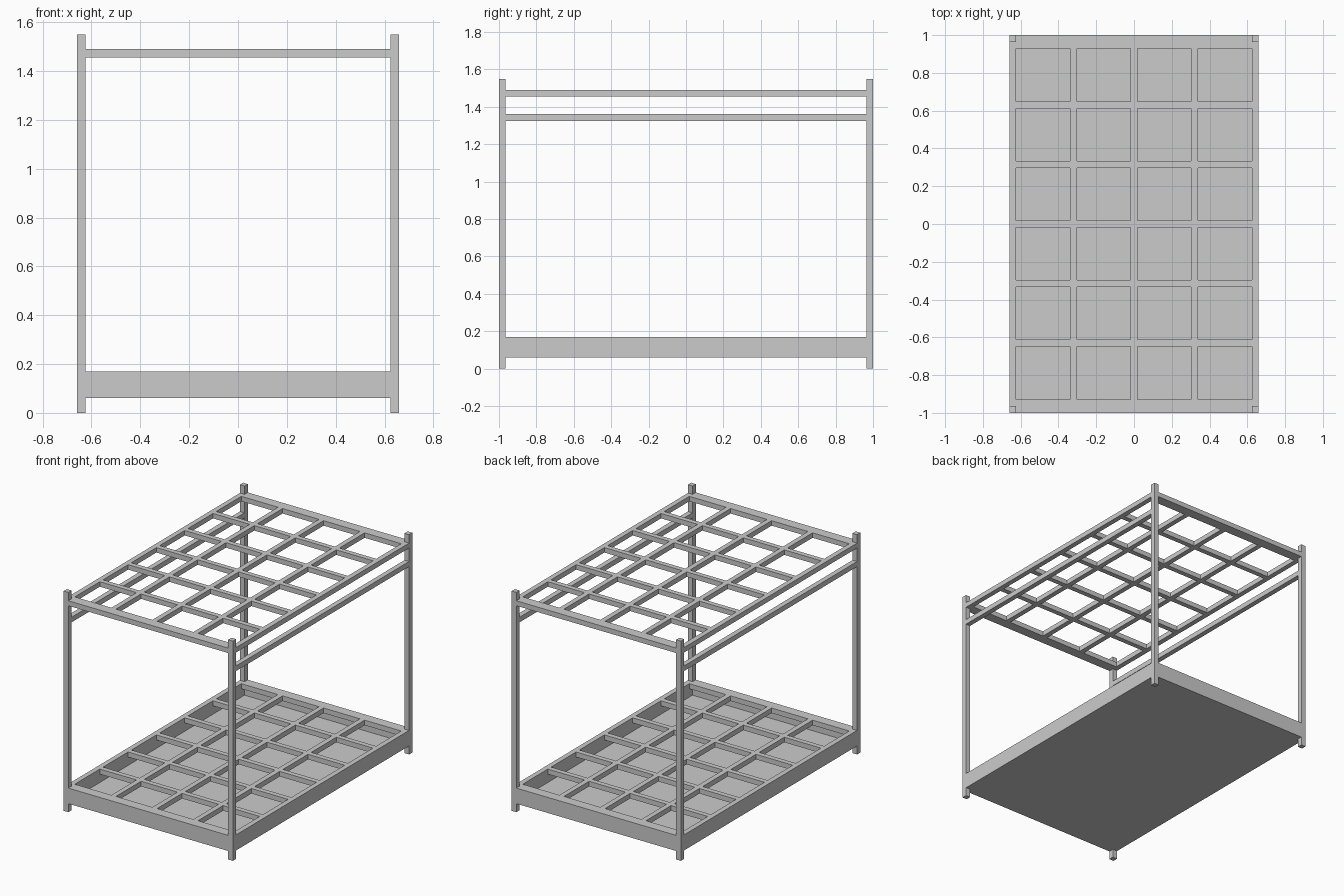
import bpy

if "Cube" in bpy.data.objects:
    bpy.data.objects.remove(bpy.data.objects["Cube"])

HX, HY, T = 0.66, 1.0, 0.036      # half width, half depth, bar thickness
IX, IY = HX - T, HY - T           # inner faces of the posts


def box(name, x0, x1, y0, y1, z0, z1):
    bpy.ops.mesh.primitive_cube_add(
        size=1, location=((x0 + x1) / 2, (y0 + y1) / 2, (z0 + z1) / 2))
    ob = bpy.context.object
    ob.name = name
    ob.scale = (x1 - x0, y1 - y0, z1 - z0)
    bpy.ops.object.transform_apply(location=False, rotation=False, scale=True)
    return ob


def side_pair(name, z0, z1):
    # lengthwise rails between the posts
    box(name + "_right", IX, HX, -IY, IY, z0, z1)
    box(name + "_left", -HX, -IX, -IY, IY, z0, z1)


def end_pair(name, z0, z1):
    # crosswise rails between the posts
    box(name + "_front", -IX, IX, -HY, -IY, z0, z1)
    box(name + "_back", -IX, IX, IY, HY, z0, z1)


def lattice(name, z0, z1):
    # crosswise slats, the two outermost lie against the end rails
    h = T / 2
    pitch = (2 * IY - T) / 6
    ys = [-IY + h + pitch * i for i in range(7)]
    for i, y in enumerate(ys):
        box(f"{name}_cross_slat_{i}", -IX, IX, y - h, y + h, z0, z1)
    # short lengthwise slats filling the gaps
    for k in (-1, 0, 1):
        x = k * 0.32
        for i in range(6):
            box(f"{name}_long_slat_{k + 1}_{i}", x - h, x + h,
                ys[i] + h, ys[i + 1] - h, z0, z1)


# corner posts
for sx in (-1, 1):
    for sy in (-1, 1):
        xs = sorted((sx * IX, sx * HX))
        ys = sorted((sy * IY, sy * HY))
        box("corner_post", *xs, *ys, 0, 1.55)

# base tray: walls, floor and grid
side_pair("base_wall", 0.06, 0.17)
end_pair("base_wall", 0.06, 0.17)
box("base_floor", -IX, IX, -IY, IY, 0.06, 0.075)
lattice("base", 0.134, 0.17)

# upper grid frame
side_pair("top_rail", 1.456, 1.491)
end_pair("top_rail", 1.456, 1.491)
lattice("top", 1.456, 1.491)

# lower side rails
side_pair("side_rail", 1.325, 1.361)
